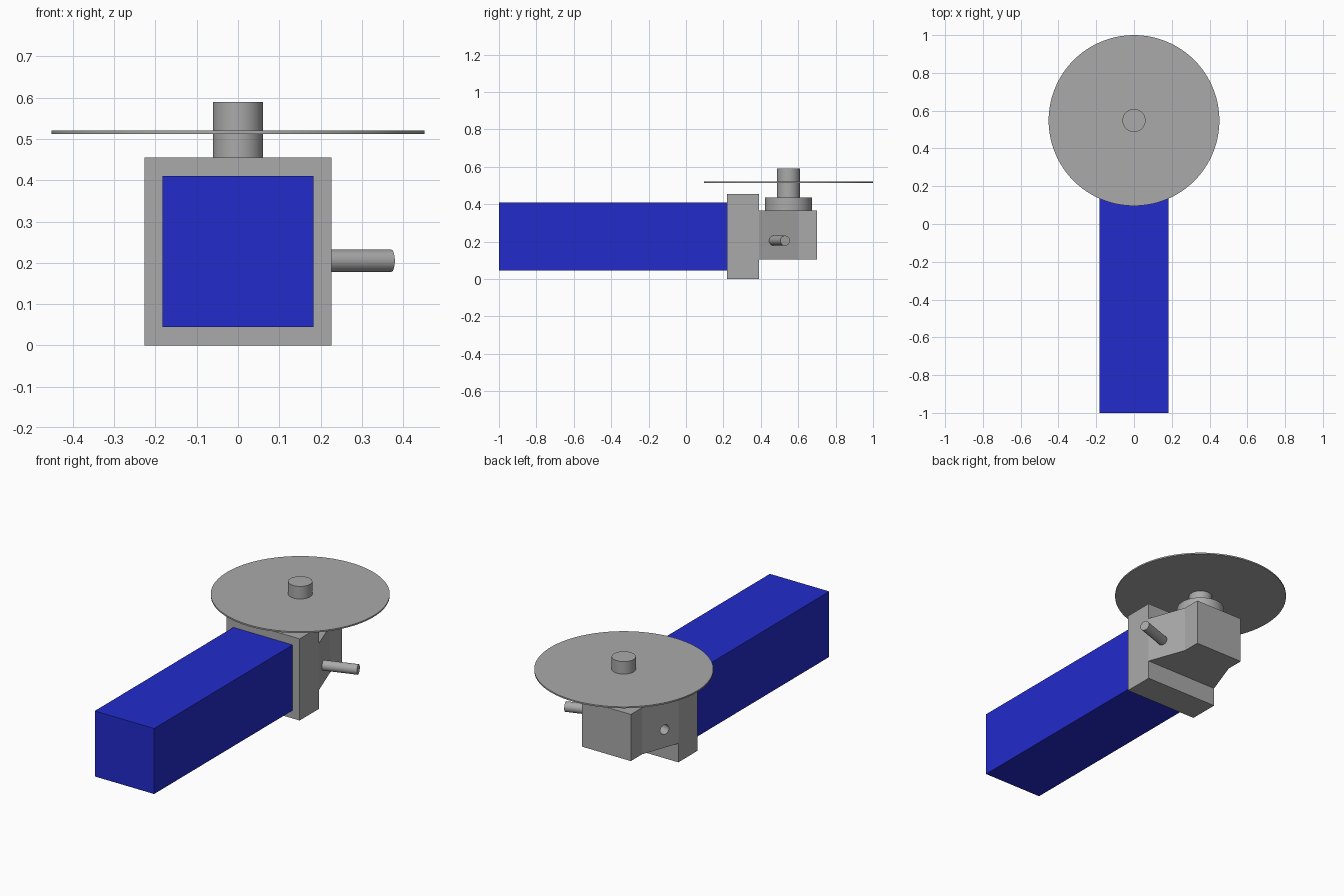
import bpy, bmesh, math
from mathutils import Vector

old = bpy.data.objects.get("Cube")
if old:
    bpy.data.objects.remove(old, do_unlink=True)


def material(name, rgb):
    m = bpy.data.materials.new(name)
    m.use_nodes = True
    m.diffuse_color = (*rgb, 1)
    m.node_tree.nodes["Principled BSDF"].inputs["Base Color"].default_value = (*rgb, 1)
    return m


grey = material("metal grey", (0.40, 0.40, 0.40))
blue = material("handle blue", (0.016, 0.024, 0.60))


def prism(name, outline, z0, z1, mat):
    """Extrude a plan outline from z0 up to z1."""
    bm = bmesh.new()
    base = bm.faces.new([bm.verts.new((x, y, z0)) for x, y in outline])
    top = bmesh.ops.extrude_face_region(bm, geom=[base])["geom"]
    bmesh.ops.translate(bm, vec=(0, 0, z1 - z0),
                        verts=[v for v in top if isinstance(v, bmesh.types.BMVert)])
    bmesh.ops.recalc_face_normals(bm, faces=bm.faces)
    mesh = bpy.data.meshes.new(name)
    bm.to_mesh(mesh)
    bm.free()
    mesh.materials.append(mat)
    ob = bpy.data.objects.new(name, mesh)
    bpy.context.collection.objects.link(ob)
    return ob


def box(name, half_x, y0, y1, z0, z1, mat):
    return prism(name, [(-half_x, y0), (half_x, y0), (half_x, y1), (-half_x, y1)], z0, z1, mat)


def rod(name, start, end, radius, sides=64):
    """Smooth cylinder between two points."""
    a, b = Vector(start), Vector(end)
    bpy.ops.mesh.primitive_cylinder_add(vertices=sides, radius=radius,
                                        depth=(b - a).length, location=(a + b) / 2)
    ob = bpy.context.object
    ob.name = name
    ob.rotation_euler = (b - a).to_track_quat("Z", "Y").to_euler()
    ob.data.materials.append(grey)
    bpy.ops.object.shade_smooth_by_angle(angle=math.radians(30))
    return ob


# Handle and mounting flange
box("handle", 0.183, -1.0, 0.22, 0.045, 0.41, blue)
box("flange", 0.226, 0.22, 0.39, 0.0, 0.455, grey)

# Gear housing with tapered cheeks
half = [(0.226, 0.39), (0.15, 0.60), (0.15, 0.70)]
outline = half + [(-x, y) for x, y in reversed(half)]
housing = prism("gear_housing", outline, 0.105, 0.365, grey)

# Side grip, square to the tapered cheek, and its matching socket
rod("side_grip", (0.14, 0.45, 0.205), (0.371, 0.53, 0.205), 0.027, 32)
socket = rod("socket_cutter", (-0.09, 0.433, 0.205), (-0.371, 0.53, 0.205), 0.027, 32)
socket.hide_render = True
socket.hide_viewport = True
cut = housing.modifiers.new("socket", "BOOLEAN")
cut.operation = "DIFFERENCE"
cut.solver = "EXACT"
cut.object = socket

# Collar, spindle and disc
AXIS_Y = 0.548
for name, z0, z1, radius, sides in [("collar", 0.36, 0.435, 0.125, 64),
                                    ("spindle", 0.43, 0.59, 0.061, 64),
                                    ("disc", 0.512, 0.52, 0.452, 128)]:
    rod(name, (0, AXIS_Y, z0), (0, AXIS_Y, z1), radius, sides)
